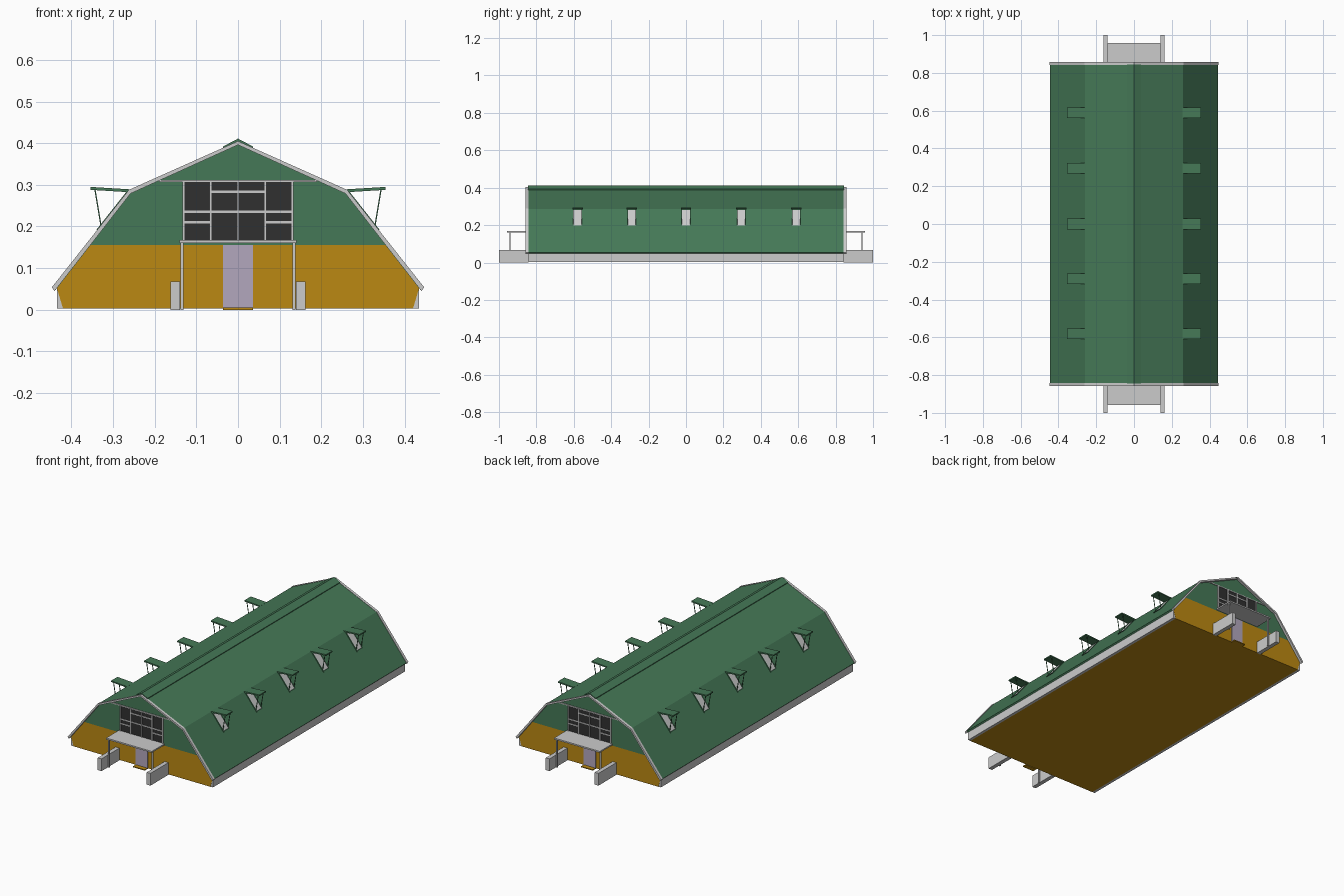
import bpy, bmesh

if "Cube" in bpy.data.objects:
    bpy.data.objects.remove(bpy.data.objects["Cube"])


def material(name, rgb):
    m = bpy.data.materials.new(name)
    m.diffuse_color = (*rgb, 1)
    m.use_nodes = True
    m.node_tree.nodes["Principled BSDF"].inputs["Base Color"].default_value = m.diffuse_color
    return m


GREEN = material("green_paint", (0.06, 0.19, 0.095))
YELLOW = material("ochre_paint", (0.50, 0.25, 0.006))
DARK = material("dark_glass", (0.03, 0.03, 0.03))
DOOR = material("door_paint", (0.45, 0.39, 0.51))


def prism(name, profile, y0, y1, mat=None):
    """Extrude an xz outline along y."""
    bm = bmesh.new()
    face = bm.faces.new([bm.verts.new((x, y0, z)) for x, z in profile])
    ext = bmesh.ops.extrude_face_region(bm, geom=[face])["geom"]
    moved = [v for v in ext if isinstance(v, bmesh.types.BMVert)]
    bmesh.ops.translate(bm, verts=moved, vec=(0, y1 - y0, 0))
    bmesh.ops.recalc_face_normals(bm, faces=bm.faces)
    me = bpy.data.meshes.new(name)
    bm.to_mesh(me)
    bm.free()
    ob = bpy.data.objects.new(name, me)
    bpy.context.collection.objects.link(ob)
    if mat:
        me.materials.append(mat)
    return ob


def box(name, x0, x1, y0, y1, z0, z1, mat=None):
    return prism(name, [(x0, z0), (x1, z0), (x1, z1), (x0, z1)], y0, y1, mat)


def flip(profile, s):
    return [(s * x, z) for x, z in profile]


def band(right_top, drop):
    """Closed symmetric band below a roof line given from eave to ridge."""
    top = right_top + [(-x, z) for x, z in reversed(right_top[:-1])]
    low = [(x * 0.985, z - drop) for x, z in reversed(top)]
    return top + low


ROOF = [(0.445, 0.053), (0.26, 0.287), (0, 0.403)]


def roof_x(z):
    """Half width of the lower roof slope at height z."""
    return 0.26 + 0.185 * (0.287 - z) / 0.234


# Roof shell and ridge cap
prism("roof", band(ROOF, 0.006), -0.843, 0.843, GREEN)
prism("ridge_cap", [(0.036, 0.392), (0, 0.411), (-0.036, 0.392),
                    (-0.036, 0.388), (0, 0.405), (0.036, 0.388)], -0.845, 0.845, GREEN)

# Floor and low side walls
box("floor", -0.42, 0.42, -0.84, 0.84, 0.003, 0.012, YELLOW)
for s in (-1, 1):
    prism("side_wall", flip([(0.42, 0.003), (0.435, 0.003), (0.435, 0.053), (0.42, 0.053)], s),
          -0.842, 0.842)

# Hinged roof hatches with panel, frame, flap and struts
for y in (-0.58, -0.29, 0, 0.295, 0.59):
    for s in (-1, 1):
        def strip(name, z0, z1, lift, y0, y1, mat=None):
            prism(name, flip([(roof_x(z0) - 0.002, z0), (roof_x(z0) + lift, z0),
                              (roof_x(z1) + lift, z1), (roof_x(z1) - 0.002, z1)], s),
                  y0, y1, mat)
        strip("hatch_panel", 0.195, 0.282, 0.0015, y - 0.024, y + 0.024)
        strip("hatch_sill", 0.192, 0.197, 0.005, y - 0.026, y + 0.026, GREEN)
        for e in (-1, 1):
            a, b = sorted((y + e * 0.022, y + e * 0.026))
            strip("hatch_jamb", 0.192, 0.285, 0.005, a, b, GREEN)
            prism("hatch_strut", flip([(0.342, 0.289), (0.345, 0.289),
                                       (0.330, 0.200), (0.327, 0.200)], s),
                  y + e * 0.022 - 0.0015, y + e * 0.022 + 0.0015, GREEN)
        prism("hatch_flap", flip([(0.256, 0.282), (0.354, 0.288), (0.354, 0.295),
                                  (0.256, 0.289)], s), y - 0.028, y + 0.028, GREEN)

# Both gable ends
for s in (-1, 1):
    def end_box(name, x0, x1, d0, d1, z0, z1, mat=None):
        y0, y1 = sorted((s * d0, s * d1))
        return box(name, x0, x1, y0, y1, z0, z1, mat)

    def end_prism(name, profile, d0, d1, mat=None):
        return prism(name, profile, *sorted((s * d0, s * d1)), mat)

    # Gable wall: ochre below, green above, with bargeboard trim
    end_prism("lower_gable", [(-0.42, 0.003), (0.42, 0.003), (0.435, 0.053), (0.36, 0.156),
                              (-0.36, 0.156), (-0.435, 0.053)], 0.832, 0.843, YELLOW)
    end_prism("upper_gable", [(-0.36, 0.156), (0.36, 0.156), (0.258, 0.284), (0, 0.400),
                              (-0.258, 0.284)], 0.832, 0.843, GREEN)
    end_prism("bargeboard", band([(0.447, 0.054), (0.262, 0.288), (0, 0.405)], 0.009),
              0.842, 0.857)
    end_box("collar_beam", -0.19, 0.19, 0.843, 0.848, 0.307, 0.312)

    # Gable window with glazing bars
    end_box("window_glass", -0.132, 0.132, 0.843, 0.845, 0.165, 0.308, DARK)
    for x in (-0.130, -0.066, 0, 0.066, 0.130):
        end_box("window_mullion", x - 0.003, x + 0.003, 0.844, 0.849, 0.165, 0.308)
    end_box("window_rail", -0.132, 0.132, 0.844, 0.848, 0.232, 0.238)
    for m in (-1, 1):
        for x0, x1, z in ((0.066, 0.13, 0.210), (0, 0.066, 0.284)):
            a, b = sorted((m * x0, m * x1))
            end_box("window_bar", a, b, 0.844, 0.848, z - 0.003, z + 0.003)

    # Door, step and canopy
    end_box("door", -0.036, 0.036, 0.841, 0.846, 0.003, 0.156, DOOR)
    end_box("door_step", -0.036, 0.036, 0.843, 0.87, 0.0, 0.005, YELLOW)
    end_box("canopy", -0.14, 0.14, 0.843, 0.957, 0.160, 0.168)
    for m in (-1, 1):
        x = m * 0.1345
        end_box("canopy_post", x - 0.0035, x + 0.0035, 0.937, 0.944, 0.0, 0.161)
        a, b = sorted((m * 0.139, m * 0.162))
        end_box("entrance_wing_wall", a, b, 0.843, 1.0, 0.0, 0.068)
